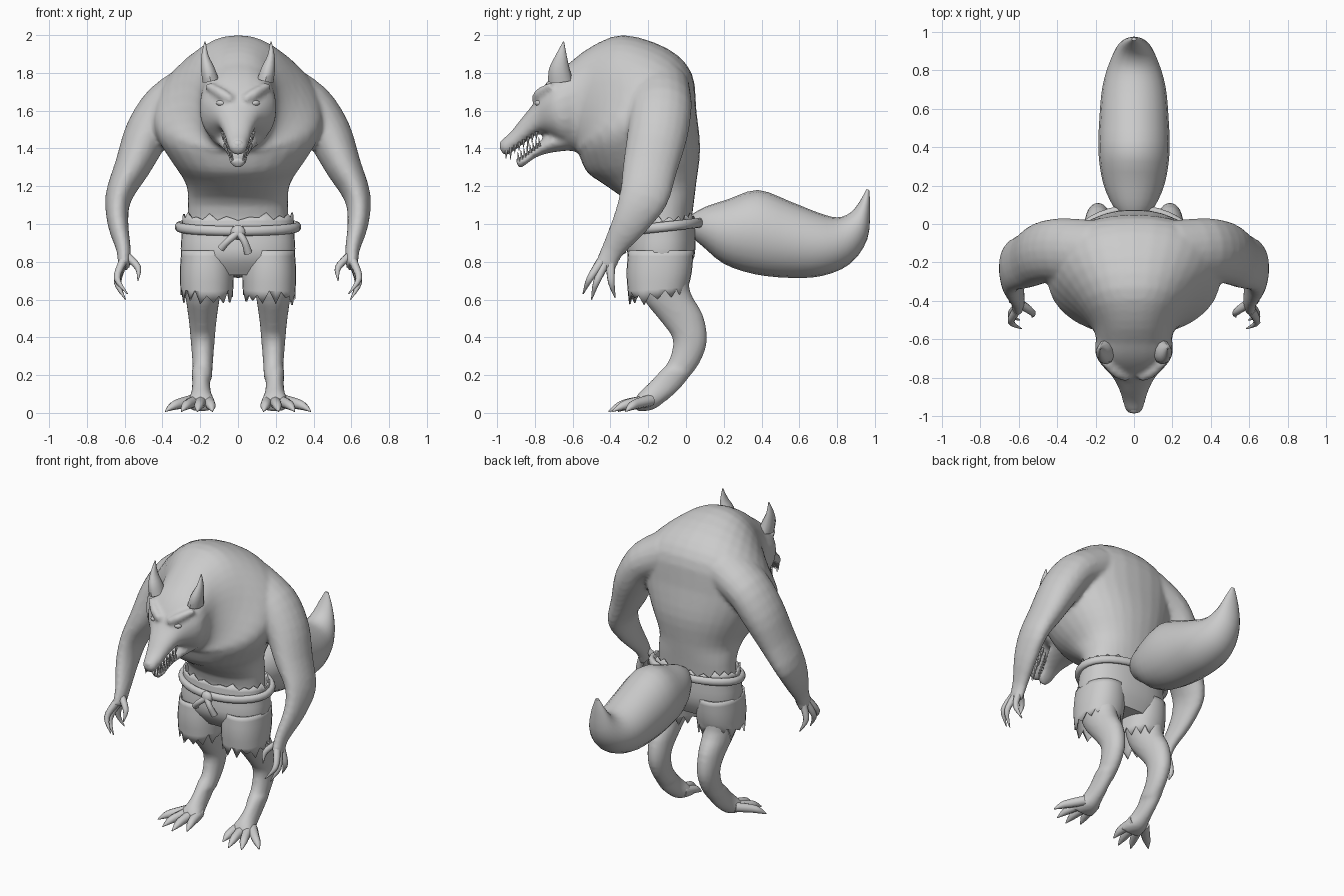
import bpy, bmesh, math, random
from mathutils import Vector

random.seed(4)


def slices(rows, x=0.0):
    """Rings from two profile points (y,z)-(y,z), a half width and an optional x shift."""
    out = []
    for r in rows:
        y1, z1, y2, z2, a = r[:5]
        cx = x + (r[5] if len(r) > 5 else 0)
        out.append((Vector((cx, (y1 + y2) / 2, (z1 + z2) / 2)), Vector((a, 0, 0)),
                    Vector((0, (y1 - y2) / 2, (z1 - z2) / 2))))
    return out


def tube(pts, ref=(0, 1, 0), side=1):
    """Rings across a path of (x,y,z,r_ref,r_other)."""
    ps = [Vector((p[0] * side, p[1], p[2])) for p in pts]
    out = []
    for i, p in enumerate(ps):
        t = (ps[min(i + 1, len(ps) - 1)] - ps[max(i - 1, 0)]).normalized()
        u = Vector(ref)
        u = (u - t * u.dot(t)).normalized()
        out.append((p, u * pts[i][3], t.cross(u) * pts[i][4]))
    return out


def spline(a, b, c, d, t):
    return 0.5 * (2 * b + (c - a) * t + (2 * a - 5 * b + 4 * c - d) * t * t
                  + (3 * b - a - 3 * c + d) * t ** 3)


def loft(bm, rings, n=20, sub=3, power=1.0, caps=(True, True), jag=(0, 0)):
    """Skin over rings, smoothly interpolated, with optional torn ends."""
    fine = []
    m = len(rings) - 1
    for i in range(m):
        q = [rings[max(0, min(m, i + k))] for k in (-1, 0, 1, 2)]
        for s in range(sub):
            fine.append([spline(*(r[k] for r in q), s / sub) for k in range(3)])
    fine.append(rings[-1])
    loops = []
    for c, u, v in fine:
        loop = []
        for k in range(n):
            w = 2 * math.pi * k / n
            cs, sn = math.cos(w), math.sin(w)
            loop.append(bm.verts.new(c + u * math.copysign(abs(cs) ** power, cs)
                                     + v * math.copysign(abs(sn) ** power, sn)))
        loops.append(loop)
    for A, B in zip(loops, loops[1:]):
        for k in range(n):
            bm.faces.new((A[k], A[(k + 1) % n], B[(k + 1) % n], B[k]))
    for loop, cap, j in ((loops[0], caps[0], jag[0]), (loops[-1], caps[1], jag[1])):
        if cap:
            bm.faces.new(loop)
        if j:
            for k, vert in enumerate(loop):
                vert.co.z += j * (k % 2 - 0.5 + random.uniform(-.5, .5))


def finish(name, bm, voxel=0, solid=0):
    bmesh.ops.recalc_face_normals(bm, faces=bm.faces[:])
    me = bpy.data.meshes.new(name)
    bm.to_mesh(me)
    bm.free()
    ob = bpy.data.objects.new(name, me)
    bpy.context.collection.objects.link(ob)
    bpy.ops.object.select_all(action='DESELECT')
    ob.select_set(True)
    bpy.context.view_layer.objects.active = ob
    bpy.ops.object.shade_smooth_by_angle(angle=math.radians(50))
    if voxel:
        mod = ob.modifiers.new("blend", 'REMESH')
        mod.mode, mod.voxel_size, mod.use_smooth_shade = 'VOXEL', voxel, True
        mod = ob.modifiers.new("soften", 'SMOOTH')
        mod.factor, mod.iterations = 0.5, 4
    if solid:
        mod = ob.modifiers.new("thickness", 'SOLIDIFY')
        mod.thickness = solid
    return ob


def ball(bm, c, r, scale=(1, 1, 1)):
    res = bmesh.ops.create_uvsphere(bm, u_segments=14, v_segments=8, radius=r)
    for v in res['verts']:
        v.co = Vector(v.co[k] * scale[k] + c[k] for k in range(3))


# body: hunched torso, head, arms and legs blended into one skin
bm = bmesh.new()
loft(bm, slices([(.02, .93, -.27, .93, .27), (.04, 1.1, -.30, 1.1, .265),
                 (.055, 1.22, -.42, 1.2, .275), (.075, 1.4, -.52, 1.27, .35),
                 (.055, 1.6, -.56, 1.35, .43), (.03, 1.8, -.57, 1.38, .45),
                 (-.1, 1.93, -.58, 1.38, .40), (-.33, 2.0, -.585, 1.385, .28),
                 (-.5, 1.94, -.60, 1.385, .21), (-.62, 1.85, -.63, 1.39, .195)]),
     n=32, power=.9)
# skull and snout
loft(bm, slices([(-.5, 1.92, -.52, 1.42, .18), (-.62, 1.85, -.60, 1.40, .20),
                 (-.70, 1.79, -.66, 1.42, .20), (-.76, 1.72, -.70, 1.45, .17),
                 (-.81, 1.635, -.77, 1.48, .115), (-.87, 1.56, -.84, 1.44, .08),
                 (-.93, 1.485, -.90, 1.395, .06), (-.975, 1.445, -.95, 1.365, .045),
                 (-.99, 1.415, -.975, 1.375, .025)]), n=24, power=.9)
# lower jaw
loft(bm, slices([(-.62, 1.52, -.60, 1.39, .13), (-.72, 1.48, -.70, 1.38, .10),
                 (-.80, 1.415, -.79, 1.355, .065), (-.86, 1.365, -.86, 1.305, .048),
                 (-.905, 1.345, -.885, 1.295, .03)]))
for s in (1, -1):
    # arm down to the palm
    loft(bm, tube([(.20, -.15, 1.72, .17, .15), (.38, -.135, 1.62, .165, .13),
                   (.48, -.15, 1.48, .16, .12), (.56, -.19, 1.30, .145, .095),
                   (.633, -.225, 1.14, .13, .07), (.635, -.30, 1.0, .095, .055),
                   (.605, -.39, .86, .06, .038), (.605, -.43, .77, .058, .032)], side=s))
    # backward bent leg and foot
    loft(bm, slices([(.02, .82, -.27, .80, .12), (.02, .65, -.235, .62, .095),
                     (.09, .52, -.13, .48, .075), (.112, .38, -.07, .39, .064),
                     (.07, .26, -.09, .28, .055), (0, .17, -.15, .20, .05),
                     (-.09, .06, -.20, .15, .055), (-.15, .015, -.25, .10, .075),
                     (-.24, .01, -.27, .07, .075)][:6], s * .187))
    loft(bm, slices([(.03, .21, -.12, .24, .052), (-.03, .13, -.18, .175, .048),
                     (-.11, .06, -.22, .135, .055), (-.18, .015, -.25, .105, .072),
                     (-.26, .008, -.28, .06, .075)], s * .195))
    # brow ridge and chest muscle
    loft(bm, tube([(.03, -.80, 1.655, .022, .022), (.09, -.775, 1.69, .03, .026),
                   (.16, -.71, 1.735, .02, .02)], (0, 0, 1), s))
    ball(bm, (s * .15, -.38, 1.36), .14, (1.1, .9, .8))
finish("body", bm, voxel=.014)

# ears
bm = bmesh.new()
for s in (1, -1):
    loft(bm, tube([(.145, -.665, 1.76, .065, .045), (.16, -.67, 1.82, .055, .038),
                   (.175, -.66, 1.89, .03, .02), (.175, -.648, 1.965, .003, .003)], side=s), n=10)
finish("ears", bm)

# eyes and nose
bm = bmesh.new()
for s in (1, -1):
    ball(bm, (s * .085, -.775, 1.64), .026, (1.2, 1, .7))
finish("eyes", bm)
bm = bmesh.new()
ball(bm, (0, -.965, 1.42), .03, (1.1, .7, .9))
finish("nose", bm)

# teeth along both lips
bm = bmesh.new()
for s in (1, -1):
    for i in range(8):
        t = i / 7
        x, y, z = .085 - .05 * t, -.79 - .16 * t, 1.475 - .10 * t
        h = .05 if i in (2, 6) else .03
        loft(bm, tube([(x, y, z + .015, .009, .009), (x * .95, y - .003, z - h, .001, .001)],
                      side=s), n=6, sub=1)
        x, y, z = .07 - .04 * t, -.775 - .11 * t, 1.43 - .08 * t
        loft(bm, tube([(x, y, z - .02, .008, .008), (x, y - .005, z + .03, .001, .001)],
                      side=s), n=6, sub=1)
finish("teeth", bm)

# clawed fingers
bm = bmesh.new()
fingers = [((.61, -.45, .80), (.64, -.51, .71), (.585, -.545, .63)),
           ((.61, -.43, .79), (.64, -.475, .69), (.595, -.50, .60)),
           ((.61, -.40, .79), (.635, -.395, .69), (.60, -.375, .61)),
           ((.60, -.41, .84), (.53, -.46, .77), (.53, -.485, .70))]
for s in (1, -1):
    for a, b, c in fingers:
        loft(bm, tube([(*a, .026, .024), (*b, .018, .018), (*c, .003, .003)],
                      (.3, 1, 0), s), n=8, sub=4)
finish("fingers", bm)

# clawed toes
bm = bmesh.new()
for s in (1, -1):
    for bx, tx, ty in ((.24, .385, -.32), (.22, .30, -.39), (.19, .215, -.41), (.16, .135, -.36)):
        loft(bm, tube([(bx, -.19, .065, .032, .035), ((bx + tx) / 2, (ty - .2) / 2, .048, .028, .028),
                       (bx * .25 + tx * .75, ty * .75 - .05, .034, .021, .023),
                       (tx, ty, .008, .003, .003)], (0, 0, 1), s), n=8)
finish("toes", bm)

# bushy tail
bm = bmesh.new()
loft(bm, slices([(.03, 1.05, .03, .93, .06), (.10, 1.09, .09, .88, .11),
                 (.22, 1.13, .20, .79, .16), (.38, 1.18, .36, .735, .185),
                 (.55, 1.12, .55, .715, .18), (.70, 1.06, .72, .725, .165),
                 (.80, 1.035, .87, .79, .13), (.87, 1.06, .96, .92, .09),
                 (.92, 1.12, .975, 1.08, .05), (.955, 1.185, .97, 1.18, .012)]), n=20)
finish("tail", bm)

# torn shorts: hips and two legs
bm = bmesh.new()
loft(bm, slices([(.045, 1.035, -.29, 1.035, .295), (.05, .95, -.30, .95, .298),
                 (.045, .83, -.31, .83, .30), (.0, .73, -.25, .73, .25)]),
     n=40, power=.85, caps=(False, True), jag=(.03, 0))
for s in (1, -1):
    loft(bm, slices([(.04, .86, -.305, .86, .135), (.03, .74, -.315, .74, .143),
                     (.005, .64, -.305, .61, .138)], s * .165),
         n=28, power=.9, caps=(False, False), jag=(0, .05))
finish("shorts", bm, solid=.01)

# rope belt with knot and loose ends
bm = bmesh.new()
ring = []
for i in range(33):
    w = math.pi / 2 + 2 * math.pi * i / 32
    ring.append((.315 * math.cos(w), -.12 + .2 * math.sin(w), .985 + .022 * math.sin(w), .026, .02))
loft(bm, tube(ring, (0, 0, 1)), n=10, sub=1)
ball(bm, (0, -.335, .955), .04, (1, .7, 1))
for x, z in ((-.09, .87), (.055, .845)):
    loft(bm, tube([(0, -.34, .955, .022, .02), (x * .6, -.355, .91, .018, .018),
                   (x, -.335, z, .022, .02)], (1, 0, .2)), n=8)
finish("rope_belt", bm)
